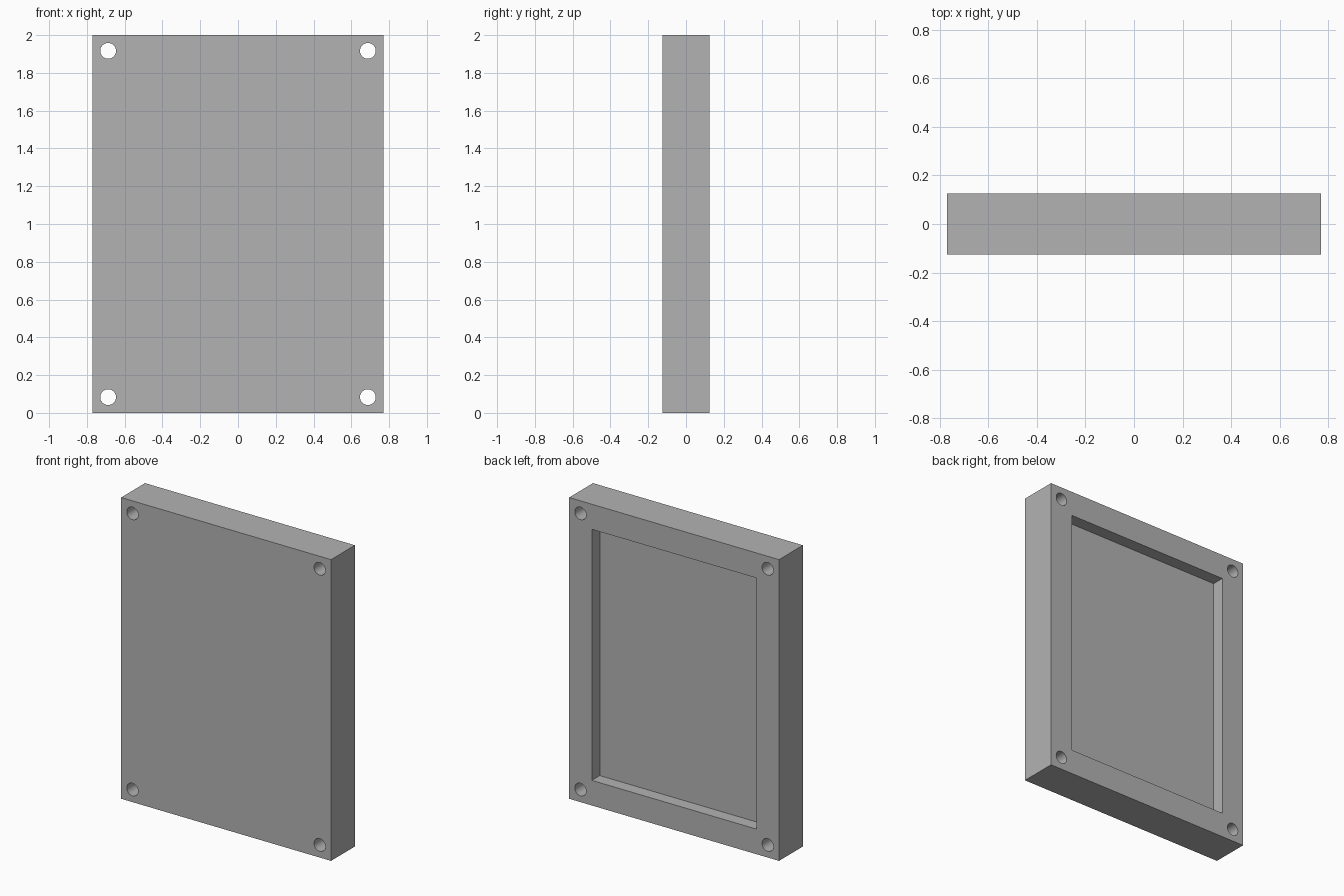
import bpy
import math

WIDTH, DEPTH, HEIGHT = 1.5417, 0.25, 2.0
UNIT = HEIGHT / 24          # pocket depth and hole inset
RIM = 2 * UNIT              # frame width around the pocket

cube = bpy.data.objects.get("Cube")
if cube:
    bpy.data.objects.remove(cube, do_unlink=True)

grey = bpy.data.materials.new("matte_grey")
grey.use_nodes = True
colour = (0.45, 0.45, 0.45, 1)
grey.diffuse_color = colour
grey.node_tree.nodes["Principled BSDF"].inputs["Base Color"].default_value = colour


def box(name, size, centre):
    bpy.ops.mesh.primitive_cube_add(size=1, location=centre)
    obj = bpy.context.object
    obj.name = name
    obj.scale = size
    bpy.ops.object.transform_apply(location=True, rotation=False, scale=True)
    obj.data.materials.append(grey)
    return obj


def cut(target, cutter):
    mod = target.modifiers.new(cutter.name, "BOOLEAN")
    mod.operation = "DIFFERENCE"
    mod.solver = "EXACT"
    mod.object = cutter
    bpy.context.view_layer.objects.active = target
    bpy.ops.object.modifier_apply(modifier=mod.name)
    bpy.data.objects.remove(cutter, do_unlink=True)


# Solid panel
panel = box("panel", (WIDTH, DEPTH, HEIGHT), (0, 0, HEIGHT / 2))

# Shallow rectangular pocket in the back
pocket = box("pocket_cutter",
             (WIDTH - 2 * RIM, 2 * UNIT, HEIGHT - 2 * RIM),
             (0, DEPTH / 2, HEIGHT / 2))
pocket.hide_render = True
cut(panel, pocket)

# Screw holes through the four corners
for x in (-1, 1):
    for z in (UNIT, HEIGHT - UNIT):
        bpy.ops.mesh.primitive_cylinder_add(
            vertices=48, radius=UNIT / 2, depth=2 * DEPTH,
            location=(x * (WIDTH / 2 - UNIT), 0, z),
            rotation=(math.pi / 2, 0, 0))
        hole = bpy.context.object
        hole.name = "hole_cutter"
        hole.hide_render = True
        hole.data.materials.append(grey)
        cut(panel, hole)

# Smooth hole walls, sharp box edges
bpy.ops.object.select_all(action="DESELECT")
panel.select_set(True)
bpy.context.view_layer.objects.active = panel
bpy.ops.object.shade_smooth_by_angle(angle=math.radians(30))
